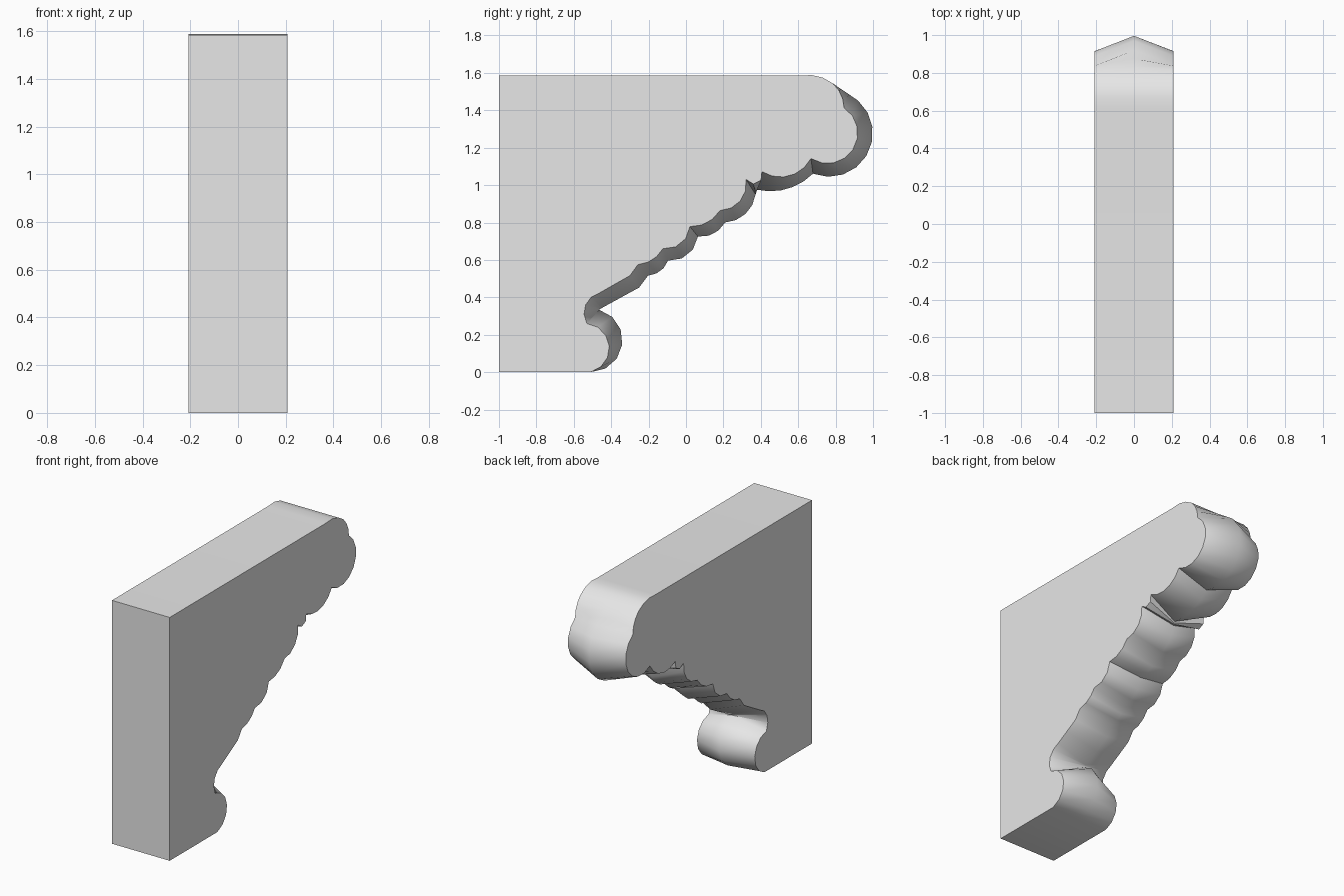
import bpy
import bmesh
from math import atan, sin, cos, radians
from mathutils import Vector

HALF_WIDTH = 0.208
HEIGHT = 1.585


def remove_default_cube():
    cube = bpy.data.objects.get("Cube")
    if cube:
        bpy.data.objects.remove(cube, do_unlink=True)


def make_material(name, colour):
    material = bpy.data.materials.new(name)
    material.use_nodes = True
    material.diffuse_color = colour
    shader = material.node_tree.nodes["Principled BSDF"]
    shader.inputs["Base Color"].default_value = colour
    return material


def arc(start, end, bulge, steps):
    """Points after start along a circular arc; positive bulge swells outward."""
    start, end = Vector(start), Vector(end)
    chord = end - start
    if abs(bulge) < 0.001:
        return [start.lerp(end, i / steps) for i in range(1, steps + 1)]
    half = chord.length / 2
    along = chord.normalized()
    outward = Vector((-along.y, along.x))
    radius = (half * half + bulge * bulge) / (2 * bulge)
    centre = (start + end) / 2 + outward * (bulge - radius)
    sweep = 2 * atan(bulge / half)
    points = []
    for i in range(1, steps + 1):
        angle = sweep * (2 * i / steps - 1)
        points.append(centre + radius * (along * sin(angle) + outward * cos(angle)))
    return points


def trace_profile(lobes, which):
    """Chain the lobe arcs into one closed outline in the y-z plane."""
    outline = [Vector((-1, 0)), Vector((-1, HEIGHT)), Vector((0.61, HEIGHT))]
    for steps, *ends in lobes:
        y, z, bulge = ends[which]
        outline += arc(outline[-1], (y, z), bulge, steps)
    return outline


def loft_bracket(name, lobes, material):
    """Skin the side outline to the ridge outline and close both flanks."""
    side = trace_profile(lobes, 0)
    ridge = trace_profile(lobes, 1)
    bm = bmesh.new()
    rows = []
    for x, outline in ((-HALF_WIDTH, side), (0, ridge), (HALF_WIDTH, side)):
        rows.append([bm.verts.new((x, p.x, p.y)) for p in outline])
    count = len(side)
    for near, far in zip(rows, rows[1:]):
        for i in range(count):
            j = (i + 1) % count
            bm.faces.new((near[i], near[j], far[j], far[i]))
    bm.faces.new(rows[0])
    bm.faces.new(rows[-1])
    bmesh.ops.recalc_face_normals(bm, faces=bm.faces)
    mesh = bpy.data.meshes.new(name)
    bm.to_mesh(mesh)
    bm.free()
    mesh.materials.append(material)
    bracket = bpy.data.objects.new(name, mesh)
    bpy.context.collection.objects.link(bracket)
    bpy.ops.object.select_all(action="DESELECT")
    bracket.select_set(True)
    bpy.context.view_layer.objects.active = bracket
    bpy.ops.object.shade_smooth_by_angle(angle=radians(50))
    return bracket


# Each lobe: steps, then (end y, end z, bulge) on the flank and on the ridge
CARVED_LOBES = [
    # rounded shoulder and nose
    (3, (0.786, 1.543, 0.02), (0.786, 1.543, 0.02)),
    (3, (0.845, 1.414, 0.015), (0.92, 1.452, 0)),
    (8, (0.668, 1.142, 0.162), (0.679, 1.061, 0.193)),
    # scallops below the nose
    (5, (0.406, 1.072, 0.06), (0.38, 0.975, 0.04)),
    (3, (0.321, 1.03, 0.045), (0.372, 0.95, 0)),
    # leaf scallops down the stem
    (4, (0.182, 0.864, 0.05), (0.209, 0.8, 0.04)),
    (3, (0.021, 0.778, 0.025), (0.064, 0.725, 0.025)),
    (3, (-0.123, 0.66, 0.04), (-0.096, 0.596, 0.042)),
    (3, (-0.257, 0.575, 0.02), (-0.203, 0.516, 0.02)),
    (1, (-0.3, 0.516, 0), (-0.251, 0.452, 0)),
    (2, (-0.46, 0.425, 0), (-0.45, 0.343, 0)),
    # throat and foot scroll
    (4, (-0.53, 0.26, -0.045), (-0.465, 0.334, 0)),
    (6, (-0.51, 0, 0.11), (-0.51, 0, 0.148)),
]

remove_default_cube()
stone = make_material("light_grey_stone", (0.8, 0.8, 0.8, 1))
loft_bracket("carved_bracket", CARVED_LOBES, stone)
